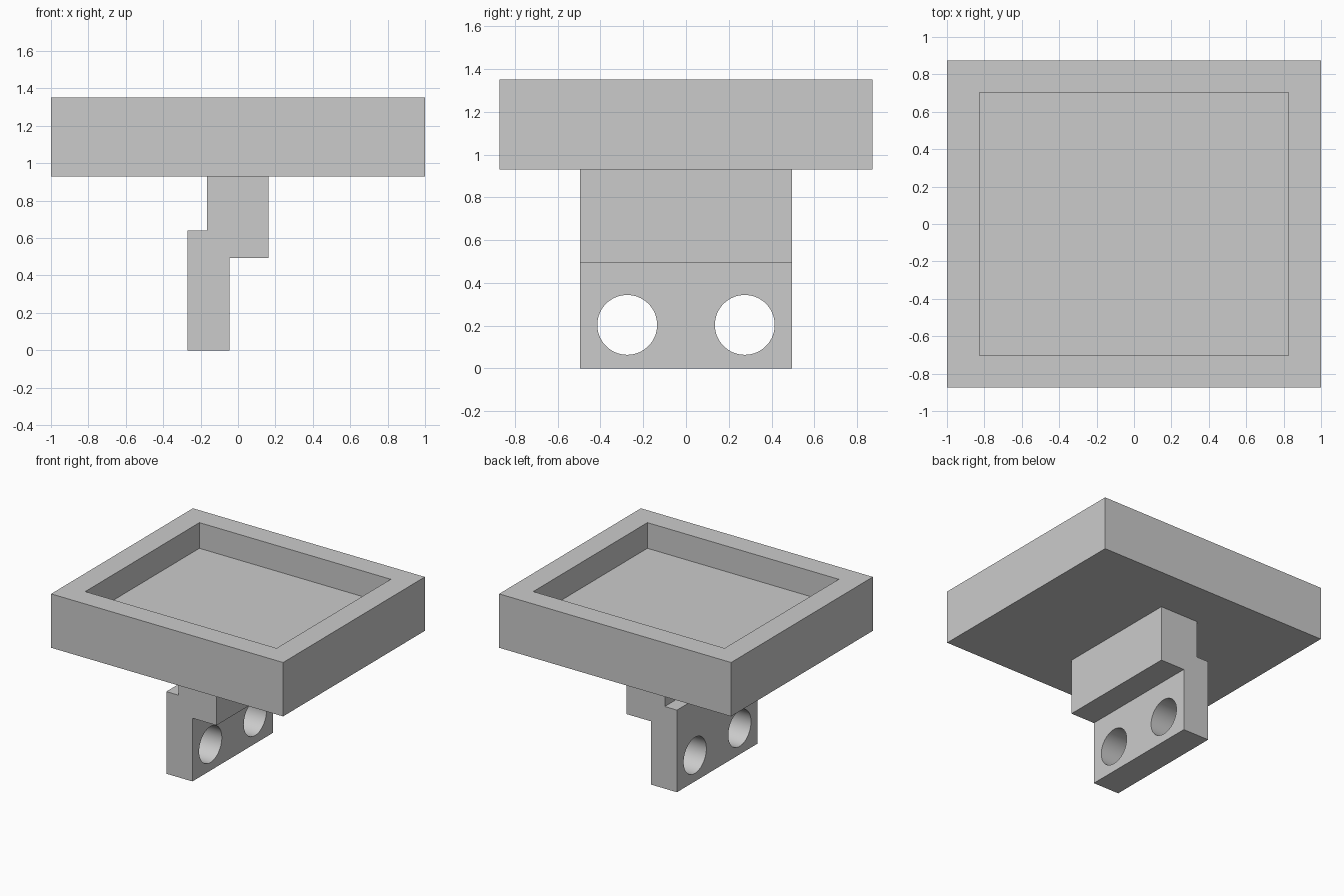
import bpy
import bmesh
from mathutils import Matrix, Vector

default = bpy.data.objects.get("Cube")
if default:
    bpy.data.objects.remove(default, do_unlink=True)

grey = bpy.data.materials.new("plain grey")
grey.use_nodes = True
GREY = (0.6, 0.6, 0.6, 1)
grey.diffuse_color = GREY
grey.node_tree.nodes["Principled BSDF"].inputs["Base Color"].default_value = GREY


def make_object(name, bm):
    bmesh.ops.recalc_face_normals(bm, faces=bm.faces)
    mesh = bpy.data.meshes.new(name)
    bm.to_mesh(mesh)
    bm.free()
    mesh.materials.append(grey)
    obj = bpy.data.objects.new(name, mesh)
    bpy.context.collection.objects.link(obj)
    return obj


# Shallow tray: a box whose top face is inset to a rim and sunk
half_x, half_y, bottom, top = 1.0, 0.873, 0.93, 1.35
rim_x, rim_y, depth = 0.825, 0.703, 0.20
bm = bmesh.new()
bmesh.ops.create_cube(bm, size=2)
for v in bm.verts:
    v.co = (v.co.x * half_x, v.co.y * half_y, top if v.co.z > 0 else bottom)
bm.normal_update()
roof = max(bm.faces, key=lambda f: f.calc_center_median().z)
bmesh.ops.inset_region(bm, faces=[roof], thickness=0.1)
for v in roof.verts:
    v.co.x = rim_x if v.co.x > 0 else -rim_x
    v.co.y = rim_y if v.co.y > 0 else -rim_y
floor = bmesh.ops.extrude_discrete_faces(bm, faces=[roof])["faces"][0]
bmesh.ops.translate(bm, verts=floor.verts, vec=(0, 0, -depth))
make_object("tray", bm)

# Stepped bracket: side profile extruded along y
half_depth = 0.497
profile = [(-0.27, 0), (-0.045, 0), (-0.045, 0.493), (0.163, 0.493),
           (0.163, bottom), (-0.165, bottom), (-0.165, 0.64), (-0.27, 0.64)]
bm = bmesh.new()
face = bm.faces.new([bm.verts.new((x, -half_depth, z)) for x, z in profile])
extruded = bmesh.ops.extrude_face_region(bm, geom=[face])["geom"]
bmesh.ops.translate(bm, vec=(0, 2 * half_depth, 0),
                    verts=[g for g in extruded if isinstance(g, bmesh.types.BMVert)])
bracket = make_object("bracket", bm)

# Pair of round bolt holes through the lower plate
bm = bmesh.new()
for side in (-1, 1):
    place = Matrix.Translation(Vector((-0.16, side * 0.275, 0.203)))
    bmesh.ops.create_cone(bm, cap_ends=True, segments=64, radius1=0.14, radius2=0.14,
                          depth=0.6, matrix=place @ Matrix.Rotation(1.5707963, 4, "Y"))
cutter = make_object("bolt_hole_cutter", bm)

cut = bracket.modifiers.new("bolt holes", "BOOLEAN")
cut.operation = "DIFFERENCE"
cut.solver = "EXACT"
cut.object = cutter
bpy.ops.object.select_all(action="DESELECT")
bracket.select_set(True)
bpy.context.view_layer.objects.active = bracket
bpy.ops.object.modifier_apply(modifier=cut.name)
bpy.data.objects.remove(cutter, do_unlink=True)
bpy.ops.object.shade_smooth_by_angle(angle=0.5)
